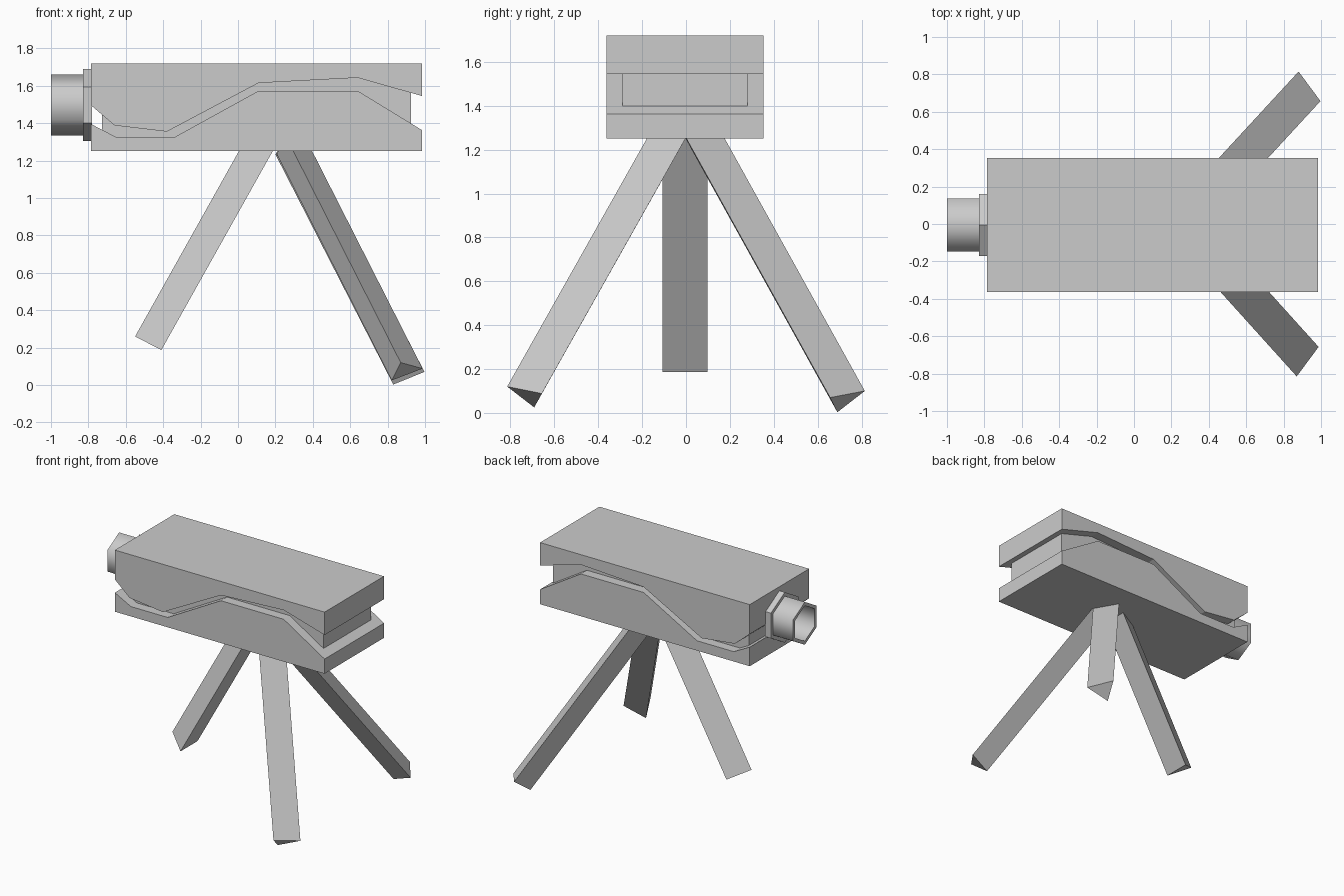
import bpy, bmesh, math
from mathutils import Vector, Matrix

if "Cube" in bpy.data.objects:
    bpy.data.objects.remove(bpy.data.objects["Cube"])

YC = -0.005  # body centre line


def finish(bm, name):
    bmesh.ops.recalc_face_normals(bm, faces=bm.faces[:])
    me = bpy.data.meshes.new(name)
    bm.to_mesh(me)
    bm.free()
    ob = bpy.data.objects.new(name, me)
    bpy.context.collection.objects.link(ob)
    return ob


def prism(name, points, offset):
    """Extrude a closed 3D polygon along a vector."""
    bm = bmesh.new()
    face = bm.faces.new([bm.verts.new(p) for p in points])
    new = bmesh.ops.extrude_face_region(bm, geom=[face], use_keep_orig=True)["geom"]
    verts = [g for g in new if isinstance(g, bmesh.types.BMVert)]
    bmesh.ops.translate(bm, vec=Vector(offset), verts=verts)
    return finish(bm, name)


def side_profile(name, xz, half):
    return prism(name, [(x, YC - half, z) for x, z in xz], (0, 2 * half, 0))


# Housing: two shells with a stepped seam, over a recessed core
side_profile("upper_shell", [(-0.785, 1.72), (-0.785, 1.495), (-0.66, 1.388), (-0.38, 1.355),
                             (0.11, 1.615), (0.64, 1.643), (0.985, 1.545), (0.985, 1.72)], 0.358)
side_profile("lower_shell", [(-0.785, 1.25), (-0.785, 1.395), (-0.65, 1.325), (-0.34, 1.325),
                             (0.11, 1.573), (0.64, 1.573), (0.985, 1.362), (0.985, 1.25)], 0.358)
side_profile("inner_core", [(-0.727, 1.29), (-0.727, 1.68), (0.925, 1.68), (0.925, 1.29)], 0.285)


# Hexagonal nozzle parts, lathed in six steps about the x axis
def hex_part(name, profile):
    bm = bmesh.new()
    rings = []
    for x, r in profile:
        rings.append([bm.verts.new((x, YC + r * math.sin(a * math.pi / 3),
                                    1.4975 + r * math.cos(a * math.pi / 3))) for a in range(6)])
    for a, b in zip(rings, rings[1:]):
        for i in range(6):
            j = (i + 1) % 6
            bm.faces.new((a[i], a[j], b[j], b[i]))
    bm.faces.new(rings[0])
    bm.faces.new(rings[-1])
    return finish(bm, name)


hex_part("nozzle_flange", [(-0.83, 0.192), (-0.78, 0.192)])
nozzle = hex_part("nozzle_tube", [(-0.83, 0.163), (-1.0, 0.163), (-1.0, 0.135), (-0.835, 0.135)])
bpy.context.view_layer.objects.active = nozzle
nozzle.select_set(True)
bpy.ops.object.shade_smooth_by_angle(angle=math.radians(70))

# Tripod legs: triangular bars running up into the housing
for name, foot, slope in (
    ("rear_leg", [(-0.55, YC, 0.26), (-0.41, YC - 0.103, 0.187), (-0.41, YC + 0.103, 0.187)],
     (0.56, 0, 1)),
    ("front_leg_right", [(0.87, -0.815, 0.12), (0.987, -0.657, 0.088), (0.822, -0.692, 0.025)],
     (-0.508, 0.563, 1)),
    ("front_leg_left", [(0.88, 0.815, 0.10), (0.997, 0.657, 0.07), (0.83, 0.69, 0.003)],
     (-0.512, -0.555, 1)),
):
    rise = 1.33 - max(p[2] for p in foot)
    prism(name, foot, Vector(slope) * rise)
